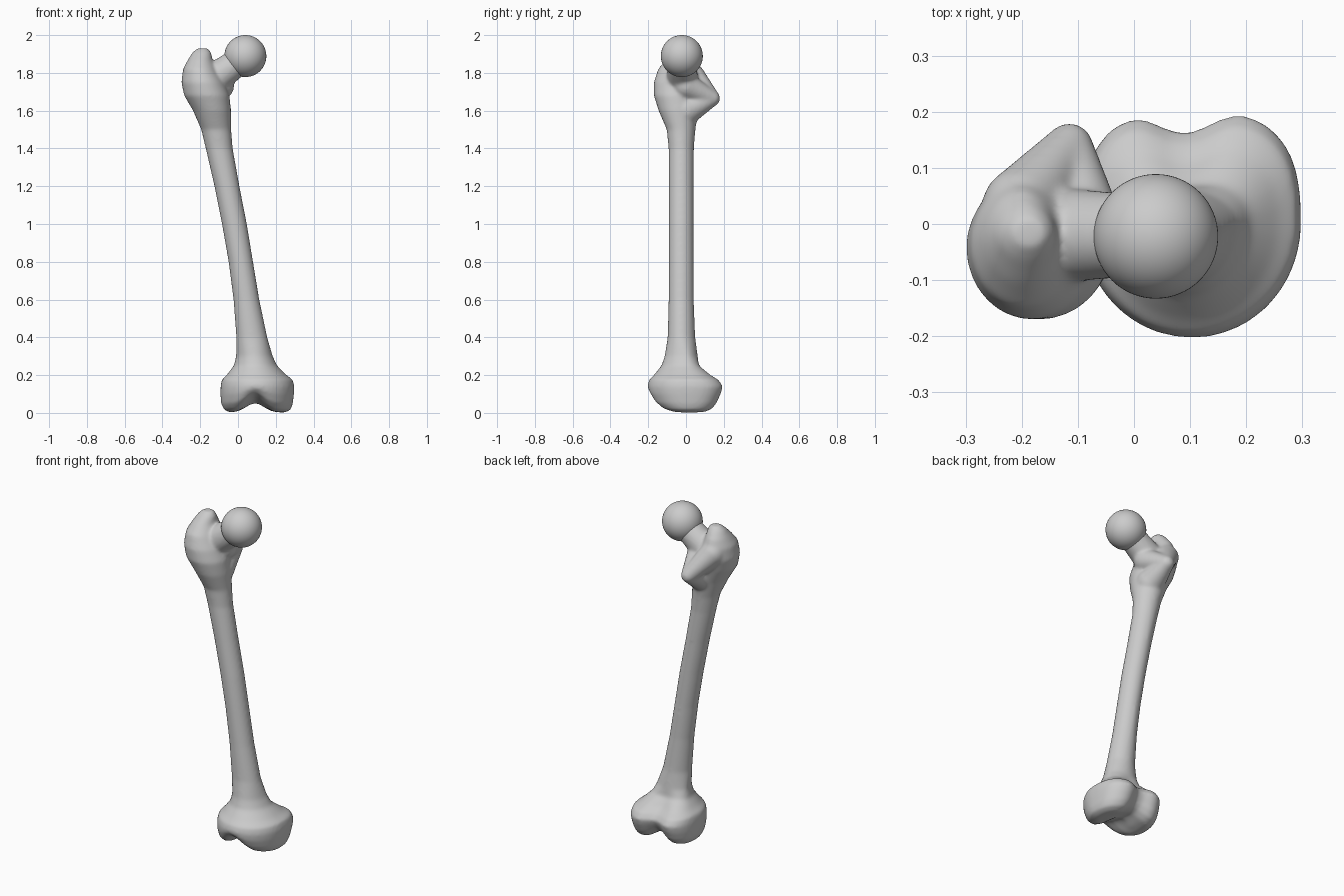
import bpy, bmesh, math
from mathutils import Vector

if "Cube" in bpy.data.objects:
    bpy.data.objects.remove(bpy.data.objects["Cube"])

bm = bmesh.new()
N = 64

# Body sections: z, x min, x max, y min, y max
ROWS = [
    (0.002, -0.045, 0.25, -0.09, 0.115), (0.018, -0.074, 0.28, -0.14, 0.15),
    (0.05, -0.089, 0.29, -0.178, 0.175), (0.1, -0.093, 0.296, -0.2, 0.197),
    (0.14, -0.092, 0.298, -0.204, 0.208), (0.175, -0.086, 0.29, -0.195, 0.185),
    (0.2, -0.06, 0.257, -0.17, 0.145), (0.25, -0.022, 0.207, -0.13, 0.085),
    (0.3, -0.01, 0.184, -0.113, 0.062), (0.4, -0.009, 0.155, -0.097, 0.049),
    (0.6, -0.024, 0.113, -0.092, 0.041), (0.8, -0.05, 0.08, -0.091, 0.04),
    (1.0, -0.085, 0.047, -0.091, 0.04), (1.2, -0.125, 0.008, -0.091, 0.04),
    (1.4, -0.171, -0.028, -0.092, 0.042), (1.5, -0.195, -0.036, -0.102, 0.05),
    (1.6, -0.238, -0.037, -0.145, 0.065), (1.68, -0.285, -0.045, -0.17, 0.075),
    (1.75, -0.3, -0.07, -0.17, 0.09), (1.82, -0.291, -0.11, -0.148, 0.08),
    (1.87, -0.265, -0.135, -0.105, 0.06), (1.91, -0.24, -0.143, -0.065, 0.03),
    (1.93, -0.215, -0.16, -0.04, 0.01),
]


def spow(v, p):
    return math.copysign(abs(v) ** p, v)


def section(z, x0, x1, y0, y1, k=1.0):
    cx, rx = (x0 + x1) / 2, (x1 - x0) / 2
    cy = (y0 + y1) / 2 if z > 0.3 else 0.0
    knee = max(0, min(1, (0.3 - z) / 0.12))
    verts = []
    for i in range(N):
        a = math.tau * i / N
        c, s = math.cos(a), math.sin(a)
        p = 2 / (1.85 + 0.9 * knee) if s > 0 else 1.0
        x = cx + rx * k * spow(c, p)
        y = cy + k * spow(s, p) * ((y1 - cy) if s > 0 else (cy - y0))
        g = math.exp(-((x - 0.09) / 0.065) ** 2)
        if s > 0:
            y -= 0.045 * knee * g * s * k
        # underside groove, rising towards the front
        lift = (0.05 + 0.035 * max(0, min(1, -y / 0.15))) * max(0, 1 - z / 0.15)
        verts.append(bm.verts.new((x, y, z + g * lift)))
    return verts


rings = [section(*ROWS[0], k) for k in (0.08, 0.3, 0.55, 0.8)]
rings += [section(*r) for r in ROWS]
for a, b in zip(rings, rings[1:]):
    for i in range(N):
        j = (i + 1) % N
        bm.faces.new((a[i], a[j], b[j], b[i]))
bm.faces.new(rings[0][::-1])
bm.faces.new(rings[-1])


def capsule(p, r, q, s, steps=24):
    """Tapered bar with round ends."""
    p, q = Vector(p), Vector(q)
    d = q - p
    rot = d.to_track_quat('Z', 'Y').to_matrix().to_4x4()
    rot.translation = (p + q) / 2
    bmesh.ops.create_cone(bm, cap_ends=True, segments=steps, radius1=r,
                          radius2=s, depth=d.length, matrix=rot)
    for c, rad in ((p, r), (q, s)):
        ball = bmesh.ops.create_icosphere(bm, subdivisions=3, radius=rad)
        bmesh.ops.translate(bm, verts=ball['verts'], vec=c)


# Neck, rear lesser knob with its ridges, and the inward hooked tip
capsule((-0.17, -0.02, 1.735), 0.088, (0.02, -0.02, 1.873), 0.072)
knob = (-0.115, 0.138, 1.665)
capsule((-0.2, 0.03, 1.78), 0.072, knob, 0.043)
capsule((-0.115, 0.0, 1.6), 0.08, knob, 0.043)
capsule((-0.09, 0.0, 1.73), 0.07, knob, 0.043)
capsule((-0.2, -0.02, 1.87), 0.045, (-0.17, -0.02, 1.895), 0.031)

mesh = bpy.data.meshes.new("bone_body")
bmesh.ops.recalc_face_normals(bm, faces=bm.faces)
bm.to_mesh(mesh)
bm.free()
body = bpy.data.objects.new("bone_body", mesh)
bpy.context.collection.objects.link(body)

# Fuse and soften the body
rm = body.modifiers.new("fuse", 'REMESH')
rm.mode = 'VOXEL'
rm.voxel_size = 0.008
rm.use_smooth_shade = True
sm = body.modifiers.new("soften", 'SMOOTH')
sm.factor = 0.5
sm.iterations = 14

# Ball head
bpy.ops.mesh.primitive_uv_sphere_add(segments=64, ring_count=32, radius=0.111,
                                     location=(0.039, -0.022, 1.889))
head = bpy.context.object
head.name = "ball_head"
bpy.ops.object.shade_smooth()
